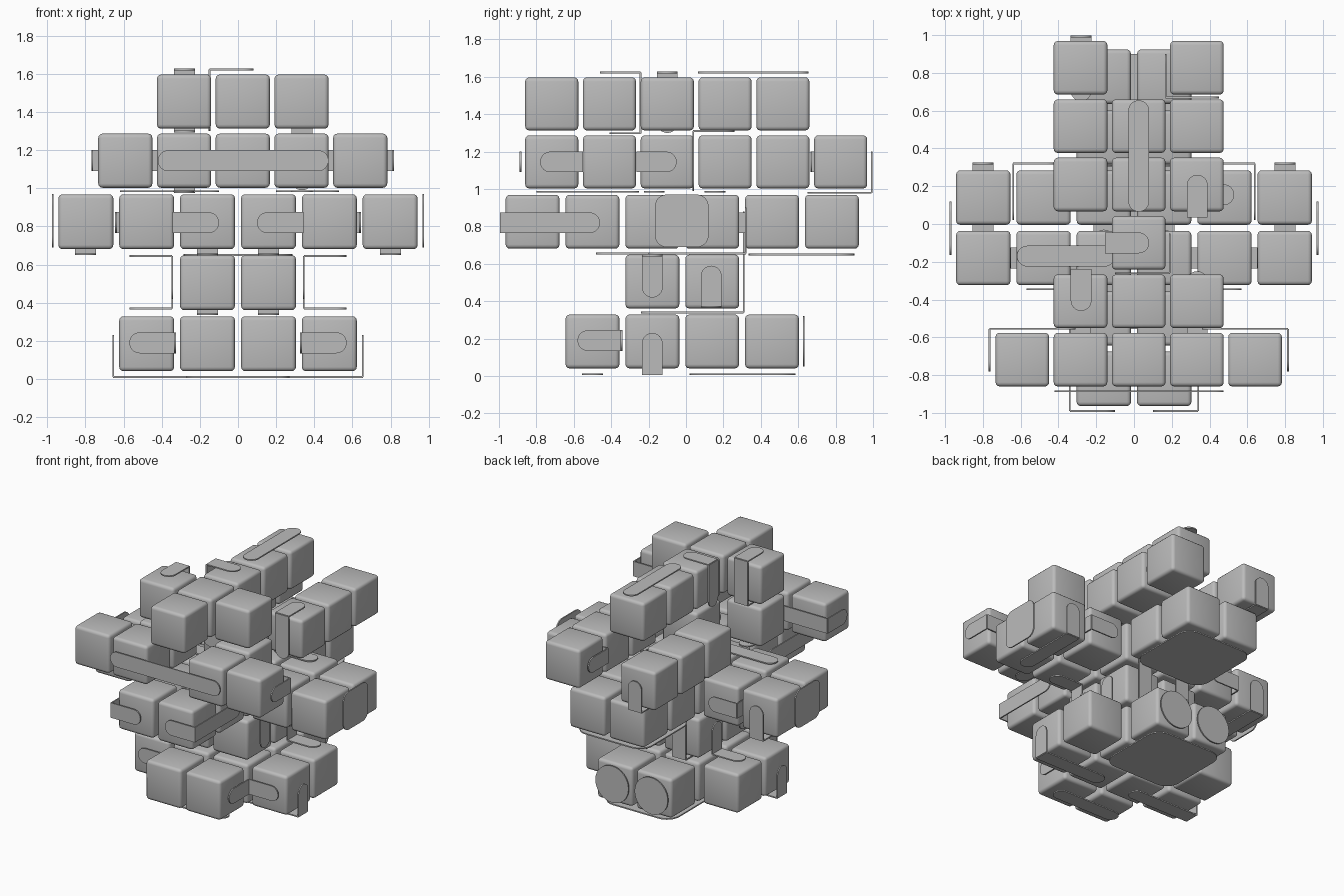
import bpy, bmesh, math
from mathutils import Vector

if "Cube" in bpy.data.objects:
    bpy.data.objects.remove(bpy.data.objects["Cube"], do_unlink=True)

grey = bpy.data.materials.new("plain grey")
grey.use_nodes = True
GREY = (0.5, 0.5, 0.5, 1)
grey.diffuse_color = GREY
grey.node_tree.nodes["Principled BSDF"].inputs["Base Color"].default_value = GREY

X, Y, Z = Vector((1, 0, 0)), Vector((0, 1, 0)), Vector((0, 0, 1))
THICK = 0.009
TAPE = 0.11


def finish(name, bm, location=(0, 0, 0)):
    bmesh.ops.recalc_face_normals(bm, faces=bm.faces)
    mesh = bpy.data.meshes.new(name)
    bm.to_mesh(mesh)
    bm.free()
    mesh.materials.append(grey)
    obj = bpy.data.objects.new(name, mesh)
    obj.location = location
    bpy.context.collection.objects.link(obj)
    bpy.ops.object.select_all(action='DESELECT')
    obj.select_set(True)
    bpy.context.view_layer.objects.active = obj
    bpy.ops.object.shade_smooth_by_angle(angle=math.radians(40))
    return obj


def block_master(name, size):
    bm = bmesh.new()
    bmesh.ops.create_cube(bm, size=size)
    bmesh.ops.bevel(bm, geom=bm.edges[:], offset=0.022, segments=3,
                    profile=0.5, affect='EDGES')
    return finish(name, bm)


def place_blocks(name, size, centres):
    first = block_master(name, size)
    first.location = centres[0]
    for c in centres[1:]:
        obj = first.copy()
        obj.location = c
        bpy.context.collection.objects.link(obj)


def slab(bm, a, b, width_dir, width, r_start, r_end):
    """Thin plate from a to b with rounded corners at each end."""
    a, b = Vector(a), Vector(b)
    along = (b - a).normalized()
    normal = along.cross(width_dir).normalized()
    length, half = (b - a).length, width / 2
    outline = []
    corners = [(r_end, length, 1, 0), (r_end, length, 1, 1),
               (r_start, 0, -1, 2), (r_start, 0, -1, 3)]
    for r, end, side, quarter in corners:
        top = 1 if quarter in (0, 3) else -1
        # quarters run clockwise: far top, far bottom, near bottom, near top
        steps = 8 if r else 0
        for i in range(steps + 1):
            t = math.pi / 2 * (1 - quarter - (i / steps if steps else 0))
            l = end - side * r + r * math.cos(t)
            w = top * (half - r) + r * math.sin(t)
            outline.append((l, w))
    verts = []
    for l, w in outline:
        co = a + along * l + width_dir * w - normal * THICK / 2
        if not verts or (verts[-1].co - co).length > 1e-5:
            verts.append(bm.verts.new(co))
    if (verts[0].co - verts[-1].co).length < 1e-5:
        bm.verts.remove(verts.pop())
    face = bm.faces.new(verts)
    ext = bmesh.ops.extrude_face_region(bm, geom=[face])
    moved = [g for g in ext["geom"] if isinstance(g, bmesh.types.BMVert)]
    bmesh.ops.translate(bm, verts=moved, vec=normal * THICK)


def flip(p, centre):
    return (2 * centre - p[0], p[1], p[2])


def tape(name, points, width_dir, mirror=None):
    """Folded strip with round ends, optionally repeated across x = mirror."""
    paths = [points]
    if mirror is not None:
        paths.append([flip(p, mirror) for p in points])
    for path in paths:
        bm = bmesh.new()
        last = len(path) - 2
        for i in range(last + 1):
            slab(bm, path[i], path[i + 1], width_dir, TAPE,
                 TAPE / 2 if i == 0 else 0, TAPE / 2 if i == last else 0)
        finish(name, bm)


def plate(name, a, b, width_dir, width, radius):
    bm = bmesh.new()
    slab(bm, a, b, width_dir, width, radius, radius)
    finish(name, bm)


# Lower three layers of blocks, mirrored across x = 0
def lower(i, j, z):
    return [(s * (0.16 + 0.319 * i), -0.18 + 0.32 * j, z) for s in (1, -1)]


ring = [(0, j) for j in range(-1, 3)] + [(1, 0), (1, 1)]
middle = [(0, j) for j in range(-2, 4)] + [(i, j) for i in (1, 2) for j in (0, 1)]
centres = []
for z, cells in ((0.185, ring), (0.505, [(0, 0), (0, 1)]), (0.825, middle)):
    for i, j in cells:
        centres += lower(i, j, z)
place_blocks("lower_block", 0.288, centres)

# Upper two layers of blocks, centred on x = MID
MID = 0.025


def upper(i, j, z):
    return (MID + 0.308 * i, -0.1 + 0.309 * j, z)


fourth = [(0, 0)] + [(s * i, j) for s in (1, -1)
                     for i, j in ((2, -2), (1, -2), (1, -1), (1, 1), (1, 2), (1, 3))]
fifth = [(0, j) for j in range(-2, 3)] + [(1, -1), (-1, -1)]
place_blocks("upper_block", 0.284,
             [upper(i, j, 1.145) for i, j in fourth] +
             [upper(i, j, 1.455) for i, j in fifth])

# Folded strips on the lower layers
tape("base_corner_strip", [(.33, -.58, .19), (.33, -.345, .19), (.57, -.345, .19)], Z, 0)
tape("neck_upper_strip", [(.345, -.18, .42), (.345, -.18, .645), (.57, -.18, .645)], Y, 0)
tape("neck_lower_strip", [(.345, .135, .59), (.345, .135, .37), (.57, .135, .37)], Y, 0)
tape("base_side_strip", [(.655, -.18, .23), (.655, -.18, .01), (.12, -.18, .01)], Y, 0)
tape("front_corner_strip", [(.1, -.99, .82), (.34, -.99, .82), (.34, -.46, .82)], Z, 0)
tape("arm_back_strip", [(.41, .32, .82), (.64, .32, .82), (.64, .02, .82)], Z, 0)
tape("arm_under_strip", [(.8, .32, .9), (.8, .32, .655), (.8, -.2, .655)], X, 0)
tape("back_drop_strip", [(.16, .308, .88), (.16, .308, .34), (.16, -.24, .34)], X, 0)
tape("front_under_strip", [(.16, -.48, .655), (.16, -.03, .655)], X, 0)
tape("base_front_strip", [(-.27, -.5, .01), (.27, -.5, .01)], Y)
tape("left_shelf_strip", [(.2, .155, .985), (.53, .155, .985)], Y)
tape("right_shelf_strip", [(-.62, -.17, .985), (-.1, -.17, .985)], Y)

# Folded strips on the upper layers
tape("shelf_front_strip", [(.335, -.8, .985), (.335, -.25, .985)], X, MID)
tape("wing_strip", [(.815, -.78, 1.145), (.815, -.555, 1.145), (.36, -.555, 1.145)], Z, MID)
tape("front_bridge_strip", [(-.42, -.885, 1.145), (.475, -.885, 1.145)], Z)
tape("top_long_strip", [(MID, .065, 1.623), (MID, .655, 1.623)], X)
tape("left_step_strip", [(.335, .26, 1.31), (.335, .038, 1.31), (.335, .038, .99)], X)
tape("top_side_strip", [(.08, -.1, 1.623), (-.15, -.1, 1.623), (-.15, -.1, 1.3)], Y)
tape("top_back_strip", [(-.28, -.46, 1.623), (-.28, -.243, 1.623),
                        (-.28, -.243, 1.298), (-.28, -.41, 1.298)], X)
tape("core_strip", [(.19, -.05, 1.145), (.19, -.26, 1.145), (-.1, -.26, 1.145)], Z)
tape("rear_strip", [(-.28, .993, 1.2), (-.28, .993, .98), (-.28, .65, .98)], X)
tape("rear_inner_strip", [(.168, .9, 1.145), (.168, .67, 1.145), (.45, .67, 1.145)], Z)

# Square and round cover plates
for s in (1, -1):
    plate("arm_end_plate", (s * .972, -.165, .83), (s * .972, .12, .83), Z, .28, .06)
    plate("back_disc", (s * .16, .63, .05), (s * .16, .63, .32), X, .27, .1349)
plate("base_plate", (0, .02, .01), (0, .585, .01), X, .57, .1)
plate("rear_under_plate", (0, .335, .65), (0, .9, .65), X, .57, .1)
